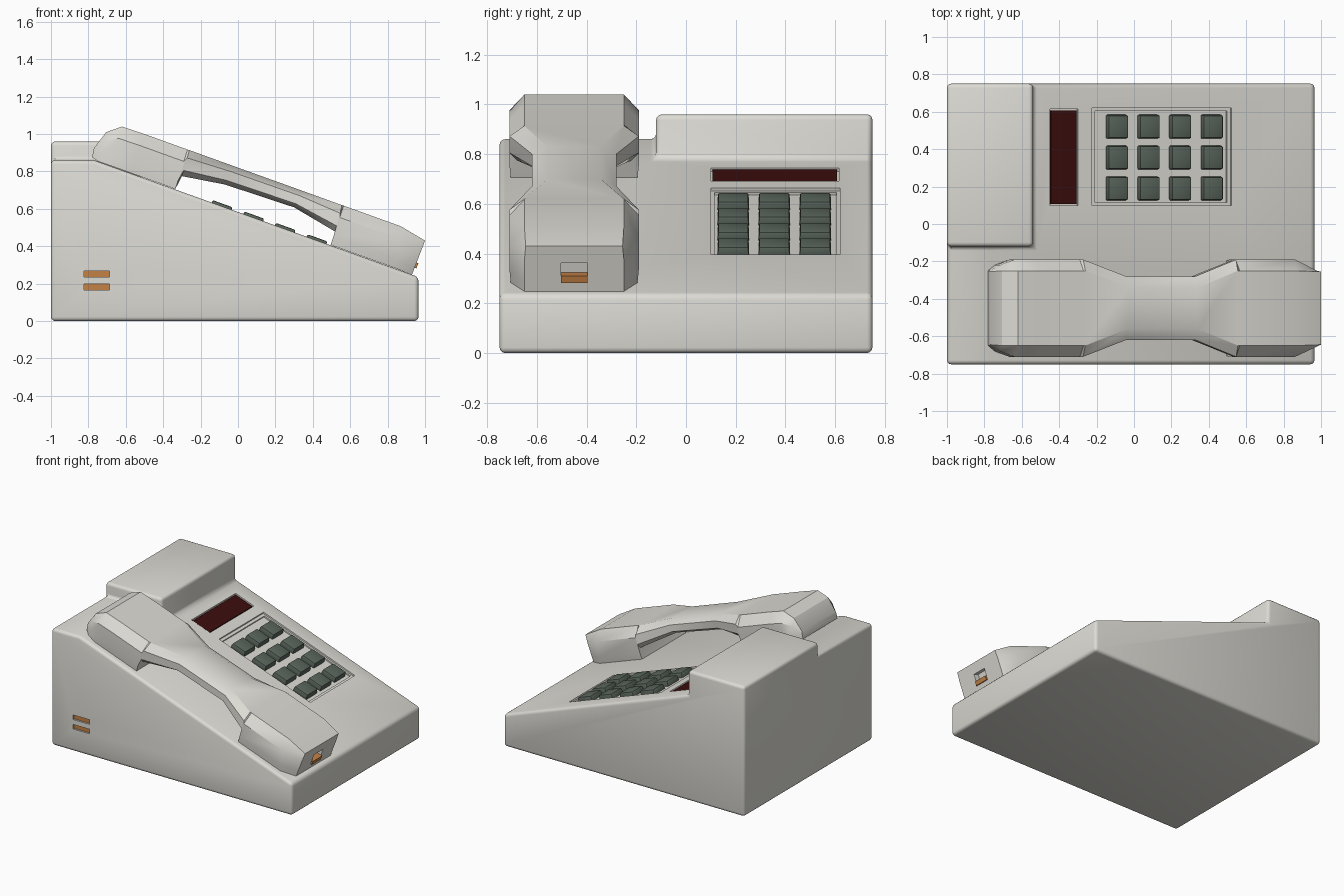
import bpy, bmesh
from math import atan, cos, radians
from mathutils import Vector, Matrix

if "Cube" in bpy.data.objects:
    bpy.data.objects.remove(bpy.data.objects["Cube"])

SLOPE = 0.36
TILT = atan(SLOPE)


def surf(x):
    return 0.583 - SLOPE * x


def material(name, rgb):
    m = bpy.data.materials.new(name)
    m.diffuse_color = (*rgb, 1)
    m.use_nodes = True
    m.node_tree.nodes["Principled BSDF"].inputs["Base Color"].default_value = m.diffuse_color
    return m


CREAM = material("cream_plastic", (0.72, 0.71, 0.66))
GREEN = material("key_green", (0.10, 0.13, 0.105))
RED = material("display_red", (0.045, 0.004, 0.004))
COPPER = material("copper", (0.55, 0.22, 0.06))


def finish(name, bm, mat=None):
    bmesh.ops.recalc_face_normals(bm, faces=bm.faces)
    me = bpy.data.meshes.new(name)
    bm.to_mesh(me)
    bm.free()
    ob = bpy.data.objects.new(name, me)
    bpy.context.collection.objects.link(ob)
    if mat:
        me.materials.append(mat)
    return ob


def box(name, center, size, mat=None, tilt=0.0, taper=1.0):
    bm = bmesh.new()
    bmesh.ops.create_cube(bm, size=1)
    for v in bm.verts:
        k = taper if v.co.z > 0 else 1
        v.co = Vector((v.co.x * size[0] * k, v.co.y * size[1] * k, v.co.z * size[2]))
    bm.transform(Matrix.Translation(center) @ Matrix.Rotation(tilt, 4, 'Y'))
    return finish(name, bm, mat)


def slope_box(name, x0, x1, y0, y1, h0, h1, mat=None, taper=1.0):
    # box lying on the sloped top, h measured along the slope normal
    x = (x0 + x1) / 2
    up = Matrix.Rotation(TILT, 3, 'Y') @ Vector((0, 0, (h0 + h1) / 2))
    return box(name, Vector((x, (y0 + y1) / 2, surf(x))) + up,
               ((x1 - x0) / cos(TILT), y1 - y0, h1 - h0), mat, TILT, taper)


def boolean(ob, other, op):
    m = ob.modifiers.new("bool", 'BOOLEAN')
    m.operation, m.object, m.solver = op, other, 'EXACT'
    other.hide_render = True


def bevel(ob, width, segments):
    m = ob.modifiers.new("bevel", 'BEVEL')
    m.width, m.segments, m.limit_method = width, segments, 'ANGLE'


def bake(ob, helpers=()):
    dg = bpy.context.evaluated_depsgraph_get()
    me = bpy.data.meshes.new_from_object(ob.evaluated_get(dg))
    ob.modifiers.clear()
    ob.data = me
    for h in helpers:
        bpy.data.objects.remove(h)


# wedge-shaped body from a side profile
bm = bmesh.new()
profile = [(-1, 0), (0.965, 0), (0.965, surf(0.965)), (-0.77, surf(-0.77)), (-1, surf(-0.77))]
face = bm.faces.new([bm.verts.new((x, -0.75, z)) for x, z in profile])
ext = bmesh.ops.extrude_face_region(bm, geom=[face])
bmesh.ops.translate(bm, vec=(0, 1.5, 0), verts=[g for g in ext["geom"] if isinstance(g, bmesh.types.BMVert)])
body = finish("body", bm)

# raised block at the back, merged into the body
block = box("block_helper", (-0.77, 0.315, 0.68), (0.46, 0.87, 0.56))
boolean(body, block, 'UNION')
bake(body, [block])
bm = bmesh.new()
bm.from_mesh(body.data)
bmesh.ops.dissolve_limit(bm, angle_limit=radians(1), verts=bm.verts, edges=bm.edges)
bm.to_mesh(body.data)
bm.free()
bevel(body, 0.022, 3)
bake(body)

# recesses for keypad, display and cord sockets
SLOTS = {"upper": 0.252, "lower": 0.182}
cutters = [
    slope_box("keypad_cut", -0.225, 0.52, 0.10, 0.62, -0.012, 0.05),
    slope_box("keypad_inner_cut", -0.205, 0.50, 0.115, 0.605, -0.022, 0.05),
    slope_box("display_cut", -0.45, -0.30, 0.10, 0.615, -0.015, 0.05),
]
cutters += [box(n + "_slot_cut", (-0.755, -0.75, z), (0.135, 0.08, 0.034)) for n, z in SLOTS.items()]
for c in cutters:
    boolean(body, c, 'DIFFERENCE')
bake(body, cutters)
body.data.materials.clear()
body.data.materials.append(CREAM)

# copper contacts in the body sockets
for n, z in SLOTS.items():
    box(n + "_socket_contact", (-0.755, -0.722, z), (0.135, 0.03, 0.034), COPPER)

# display window
slope_box("display", -0.443, -0.307, 0.107, 0.608, -0.03, -0.005, RED)

# keypad buttons
for i in range(4):
    for j in range(3):
        x, y = -0.087 + 0.169 * i, 0.19 + 0.165 * j
        key = slope_box(f"key_{i}_{j}", x - 0.056, x + 0.056, y - 0.065, y + 0.065,
                        -0.03, 0.014, GREEN, 0.93)
        bevel(key, 0.007, 2)
        bake(key)

# handset: top x, top z, bottom x, bottom z, half widths of top / side / bottom
STATIONS = [
    (-0.77, 0.925, -0.78, 0.875, 0.195, 0.20, 0.20),
    (-0.705, 1.01, -0.745, 0.853, 0.20, 0.23, 0.23),
    (-0.62, 1.04, -0.68, 0.830, 0.20, 0.26, 0.255),
    (-0.50, 1.00, -0.58, 0.794, 0.20, 0.26, 0.255),
    (-0.27, 0.917, -0.335, 0.706, 0.20, 0.26, 0.255),
    (-0.26, 0.914, -0.30, 0.775, 0.20, 0.26, 0.23),
    (-0.03, 0.831, -0.07, 0.730, 0.11, 0.17, 0.13),
    (0.34, 0.698, 0.30, 0.608, 0.11, 0.17, 0.13),
    (0.555, 0.620, 0.525, 0.475, 0.20, 0.26, 0.23),
    (0.565, 0.617, 0.495, 0.407, 0.20, 0.26, 0.255),
    (0.87, 0.507, 0.84, 0.283, 0.20, 0.26, 0.255),
    (1.00, 0.430, 0.93, 0.248, 0.195, 0.20, 0.20),
]
YC = -0.45
bm = bmesh.new()
rings = []
for xt, zt, xb, zb, wt, ws, wb in STATIONS:
    top, bot = Vector((xt, YC, zt)), Vector((xb, YC, zb))
    half = [(wt, 0.0), (ws, 0.30), (ws, 0.78), (wb, 1.0)]
    pts = half + [(-w, t) for w, t in reversed(half)]
    rings.append([bm.verts.new(top.lerp(bot, t) + Vector((0, w, 0))) for w, t in pts])
for a, b in zip(rings, rings[1:]):
    for k in range(8):
        bm.faces.new((a[k], a[(k + 1) % 8], b[(k + 1) % 8], b[k]))
bm.faces.new(rings[0])
bm.faces.new(rings[-1])
handset = finish("handset", bm)

# cord socket in the handset's lower end
cut = box("handset_socket_cut", (0.961, YC, 0.325), (0.08, 0.106, 0.078), tilt=TILT)
boolean(handset, cut, 'DIFFERENCE')
bake(handset, [cut])
handset.data.materials.clear()
handset.data.materials.append(CREAM)
box("handset_socket_contact", (0.938, YC, 0.303), (0.045, 0.106, 0.03), COPPER, TILT)

# smooth shading with sharp edges kept
for ob in bpy.context.collection.objects:
    ob.select_set(True)
bpy.context.view_layer.objects.active = body
bpy.ops.object.shade_smooth_by_angle(angle=radians(31))
